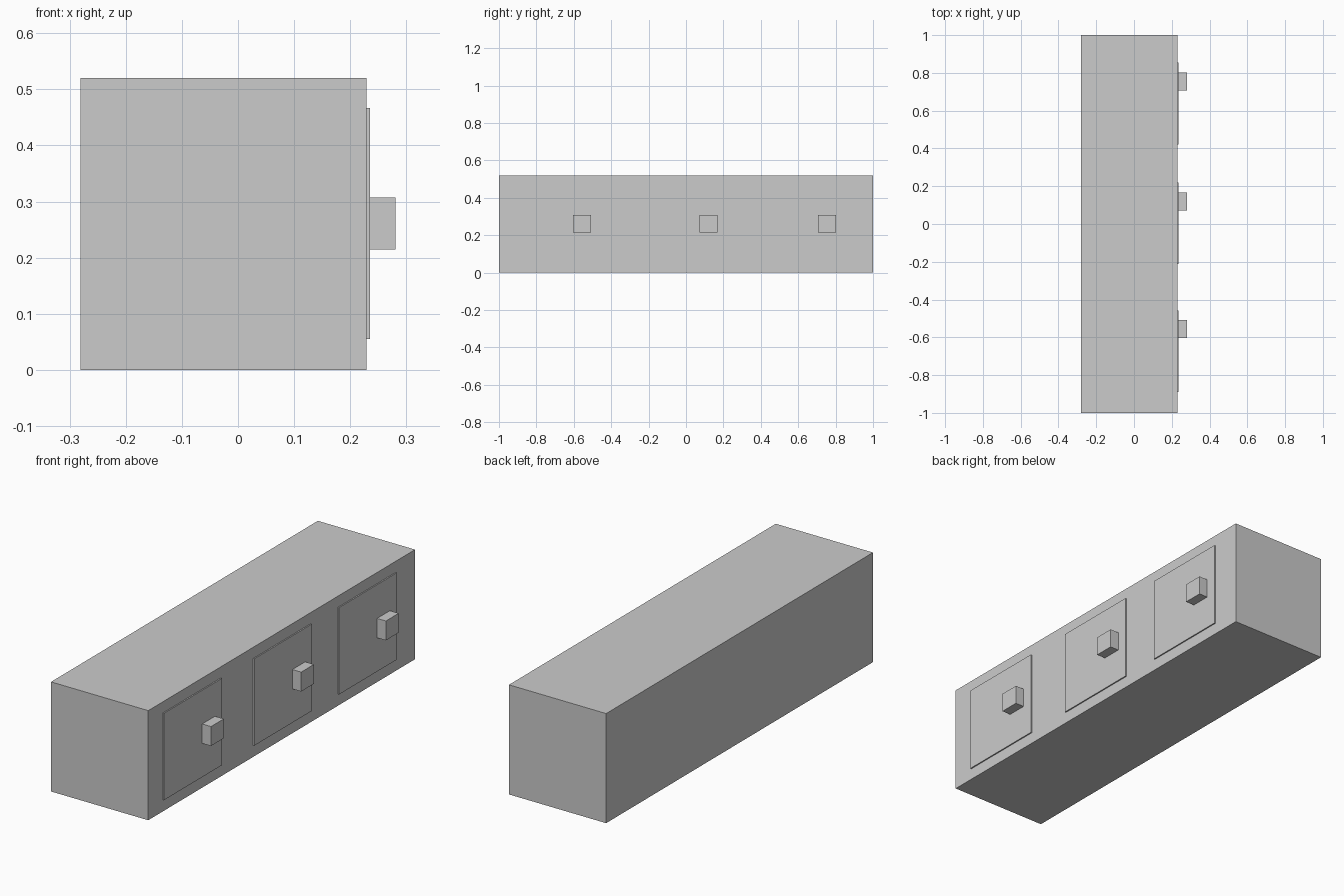
import bpy

if "Cube" in bpy.data.objects:
    bpy.data.objects.remove(bpy.data.objects["Cube"])


def box(name, x, y, z):
    """Axis-aligned box from (min, max) ranges."""
    bpy.ops.mesh.primitive_cube_add(
        size=1, location=[(a + b) / 2 for a, b in (x, y, z)])
    ob = bpy.context.object
    ob.name = name
    ob.scale = [b - a for a, b in (x, y, z)]
    bpy.ops.object.transform_apply(location=False, rotation=False, scale=True)
    return ob


# Long cabinet body
box("cabinet_body", (-0.281, 0.229), (-1, 1), (0, 0.52))

# Three thin door panels, each with a square knob off to one side
for i, y in enumerate((-0.673, 0.003, 0.638), 1):
    box(f"door_panel_{i}", (0.229, 0.235), (y - 0.216, y + 0.216), (0.055, 0.467))
    k = y + 0.117
    box(f"door_knob_{i}", (0.235, 0.281), (k - 0.048, k + 0.048), (0.215, 0.307))
